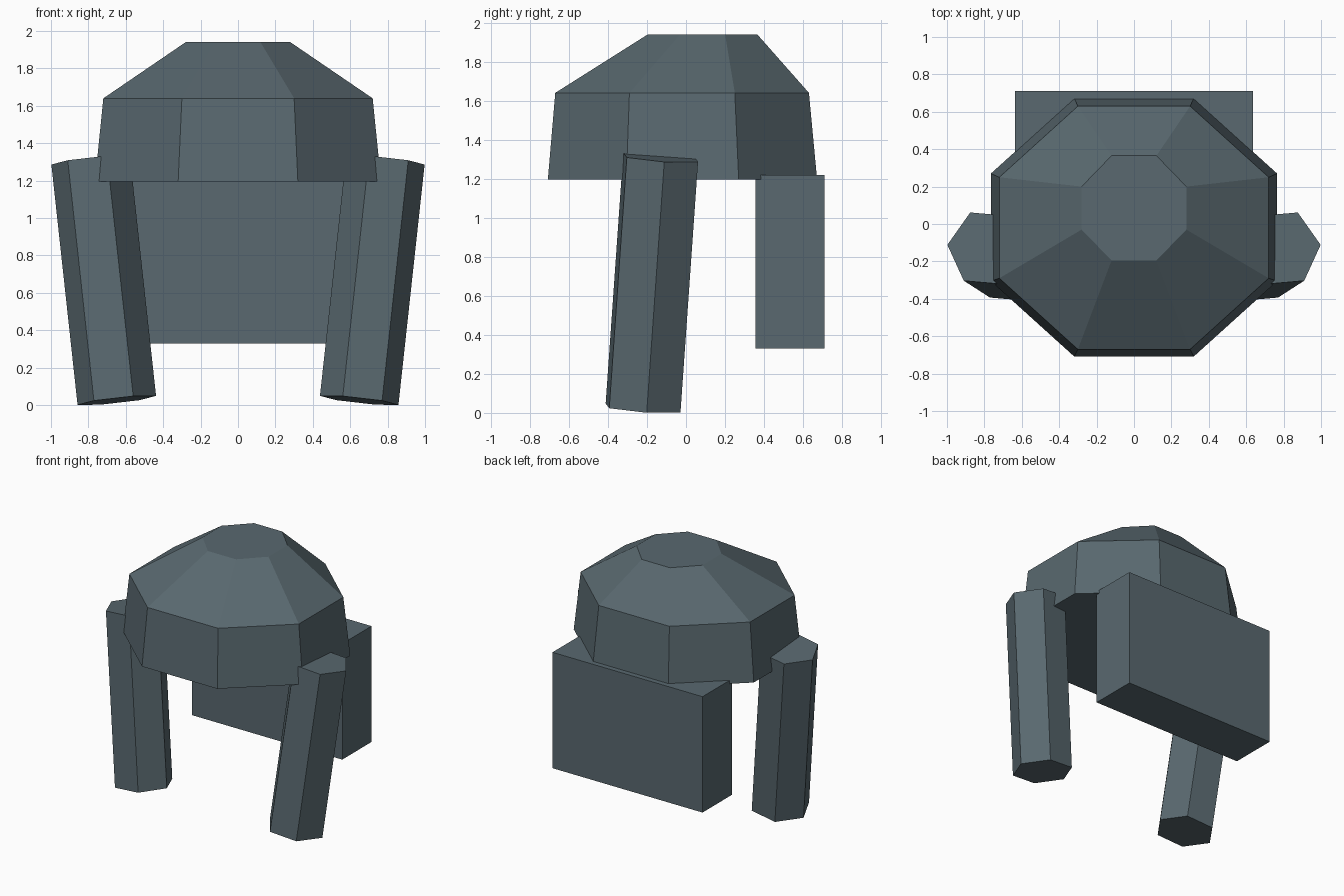
import bpy, bmesh
from mathutils import Vector, Matrix

if "Cube" in bpy.data.objects:
    bpy.data.objects.remove(bpy.data.objects["Cube"])

slate = bpy.data.materials.new("slate")
slate.diffuse_color = (0.10, 0.14, 0.16, 1)
slate.use_nodes = True
slate.node_tree.nodes["Principled BSDF"].inputs["Base Color"].default_value = slate.diffuse_color


def finish(name, bm):
    bmesh.ops.recalc_face_normals(bm, faces=bm.faces)
    mesh = bpy.data.meshes.new(name)
    bm.to_mesh(mesh)
    bm.free()
    mesh.materials.append(slate)
    obj = bpy.data.objects.new(name, mesh)
    bpy.context.collection.objects.link(obj)
    return obj


# Faceted dome: three octagonal rings, each (z, centre y, flat half-width, half x, side half y, half y)
rings = [
    (1.195, -0.018, 0.32, 0.765, 0.288, 0.69),
    (1.64, -0.02, 0.30, 0.72, 0.27, 0.65),
    (1.94, 0.085, 0.12, 0.28, 0.115, 0.28),
]
bm = bmesh.new()
loops = []
for z, cy, a, hx, b, hy in rings:
    pts = [(a, -hy), (hx, -b), (hx, b), (a, hy), (-a, hy), (-hx, b), (-hx, -b), (-a, -hy)]
    loops.append([bm.verts.new((x, cy + y, z)) for x, y in pts])
for low, high in zip(loops, loops[1:]):
    for i in range(8):
        j = (i + 1) % 8
        bm.faces.new((low[i], low[j], high[j], high[i]))
bm.faces.new(loops[0][::-1])
bm.faces.new(loops[-1])
finish("dome", bm)

# Back block
bm = bmesh.new()
bmesh.ops.create_cube(bm, size=1, matrix=Matrix.LocRotScale(
    Vector((0, 0.5325, 0.775)), None, Vector((1.275, 0.355, 0.89))))
finish("back_block", bm)

# Tilted hexagonal side posts, one per side
for side, name in ((1, "right_post"), (-1, "left_post")):
    top = Vector((0.788, -0.13, 1.31))
    bottom = Vector((0.648, -0.22, 0.025))
    axis = (top - bottom).normalized()
    out = Vector((0.21, 0.02, 0))
    out = (out - axis * out.dot(axis)).normalized()
    frame = Matrix((out, axis.cross(out), axis)).transposed().to_4x4()
    frame.translation = (top + bottom) / 2
    bm = bmesh.new()
    bmesh.ops.create_circle(bm, cap_ends=True, segments=6, radius=0.212)
    # turn the hexagon so a corner points outwards
    first = next(iter(bm.verts)).co
    turn = first.to_2d().angle_signed(Vector((1, 0)))
    bmesh.ops.rotate(bm, verts=bm.verts, matrix=Matrix.Rotation(-turn, 3, 'Z'))
    length = (top - bottom).length
    bmesh.ops.translate(bm, verts=bm.verts, vec=(0, 0, -length / 2))
    cap = bmesh.ops.extrude_face_region(bm, geom=bm.faces[:], use_keep_orig=True)
    bmesh.ops.translate(bm, vec=(0, 0, length),
                        verts=[v for v in cap["geom"] if isinstance(v, bmesh.types.BMVert)])
    bmesh.ops.transform(bm, matrix=Matrix.Diagonal((side, 1, 1, 1)) @ frame, verts=bm.verts)
    finish(name, bm)
